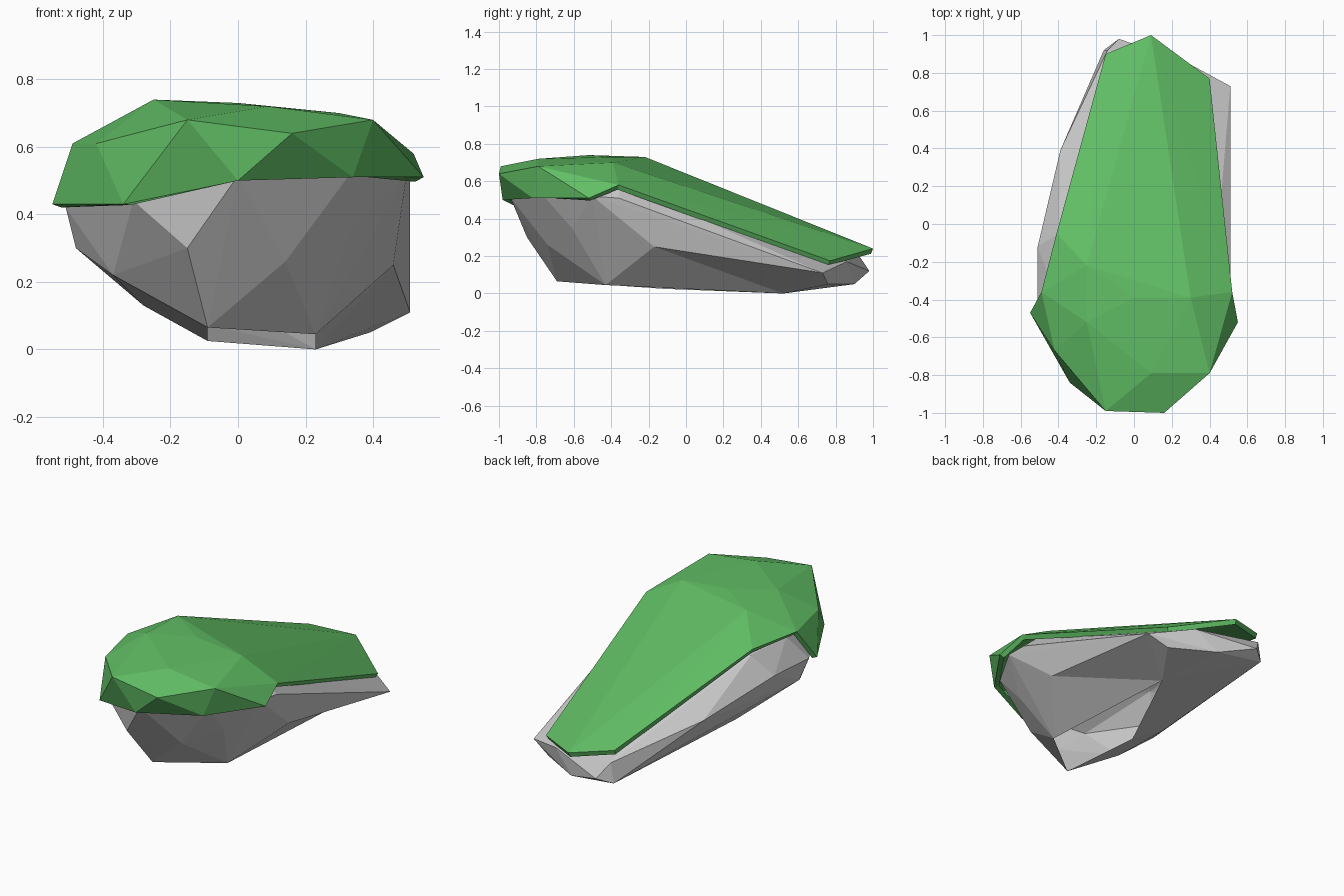
import bpy, bmesh
from mathutils import Vector

if "Cube" in bpy.data.objects:
    bpy.data.objects.remove(bpy.data.objects["Cube"])


def hull(name, groups, open_groups, patch=()):
    """Faceted convex shell; faces lying wholly in an open group are removed.
    patch lists triangles that replace the hull faces between the same points."""
    bm = bmesh.new()
    group_of = {}
    for key, pts in groups.items():
        for p in pts:
            group_of[bm.verts.new(p)] = key
    bmesh.ops.convex_hull(bm, input=bm.verts[:])
    bmesh.ops.recalc_face_normals(bm, faces=bm.faces[:])
    bm.normal_update()
    holes = {f for f in bm.faces if f.normal.z < 0.5
             and all(group_of[v] in open_groups for v in f.verts)}

    def find(p):
        return min(bm.verts, key=lambda v: (v.co - Vector(p)).length)
    tris = [[find(p) for p in tri] for tri in patch]
    pool = {v for tri in tris for v in tri}
    holes |= {f for f in bm.faces if all(v in pool for v in f.verts)}
    bmesh.ops.delete(bm, geom=list(holes), context='FACES_ONLY')
    for tri in tris:
        bm.faces.new(tri)
    bmesh.ops.delete(bm, geom=[e for e in bm.edges if not e.link_faces], context='EDGES')
    bmesh.ops.delete(bm, geom=[v for v in bm.verts if not v.link_faces], context='VERTS')
    mesh = bpy.data.meshes.new(name)
    bm.to_mesh(mesh)
    bm.free()
    ob = bpy.data.objects.new(name, mesh)
    bpy.context.collection.objects.link(ob)
    return ob


# Rock body, open at the base, with a shallow fold on its lower right side
front, back = (.23, -.43, .045), (.23, .52, 0)
side, corner, heel = (.46, -.17, .25), (.51, .73, .11), (.39, .76, .05)
hull("rock_body", {
    "base": [front, back, (-.09, -.69, .065), (-.09, -.12, .025)],
    "sides": [side, (-.15, -.85, .30), (.14, -.74, .26), (.33, -.61, .35),
              (-.48, -.40, .30), (-.37, -.57, .22), (-.28, -.09, .13), (-.30, .11, .17)],
    "back": [corner, heel, (.14, .90, .05), (-.08, .98, .12),
             (-.16, .92, .09), (-.14, .92, .21), (.27, .86, .17)],
    "top": [(-.51, -.45, .42), (-.31, -.80, .44), (0, -.94, .515), (.34, -.77, .53),
            (.50, -.50, .52), (.51, -.36, .51), (-.51, -.12, .44), (-.39, .39, .33),
            (-.42, -.36, .56), (-.40, -.05, .56), (.42, -.35, .59), (-.20, -.22, .68)],
}, {"base"}, [(front, back, side), (back, corner, side), (back, heel, corner)])

# Grass cap, a thin faceted shell draped over the rock
cap = hull("grass_cap", {
    "rim": [(-.55, -.47, .43), (-.34, -.84, .43), (0, -.98, .50), (.34, -.82, .51),
            (.55, -.52, .51), (.52, -.36, .58), (.40, .77, .175), (.09, 1, .24),
            (-.15, .90, .28), (-.41, -.05, .60), (-.49, -.36, .61)],
    "crown": [(-.42, -.67, .61), (-.15, -.99, .68), (.16, -1, .64), (.40, -.79, .68),
              (-.25, -.52, .74), (.09, -.79, .72), (.30, -.39, .70), (0, -.39, .73),
              (-.25, -.22, .73)],
}, {"rim"})
solid = cap.modifiers.new("thickness", 'SOLIDIFY')
solid.thickness = 0.03
solid.offset = -1

green = bpy.data.materials.new("grass_green")
green.diffuse_color = (0.12, 0.52, 0.13, 1)
green.use_nodes = True
green.node_tree.nodes["Principled BSDF"].inputs["Base Color"].default_value = green.diffuse_color
cap.data.materials.append(green)
